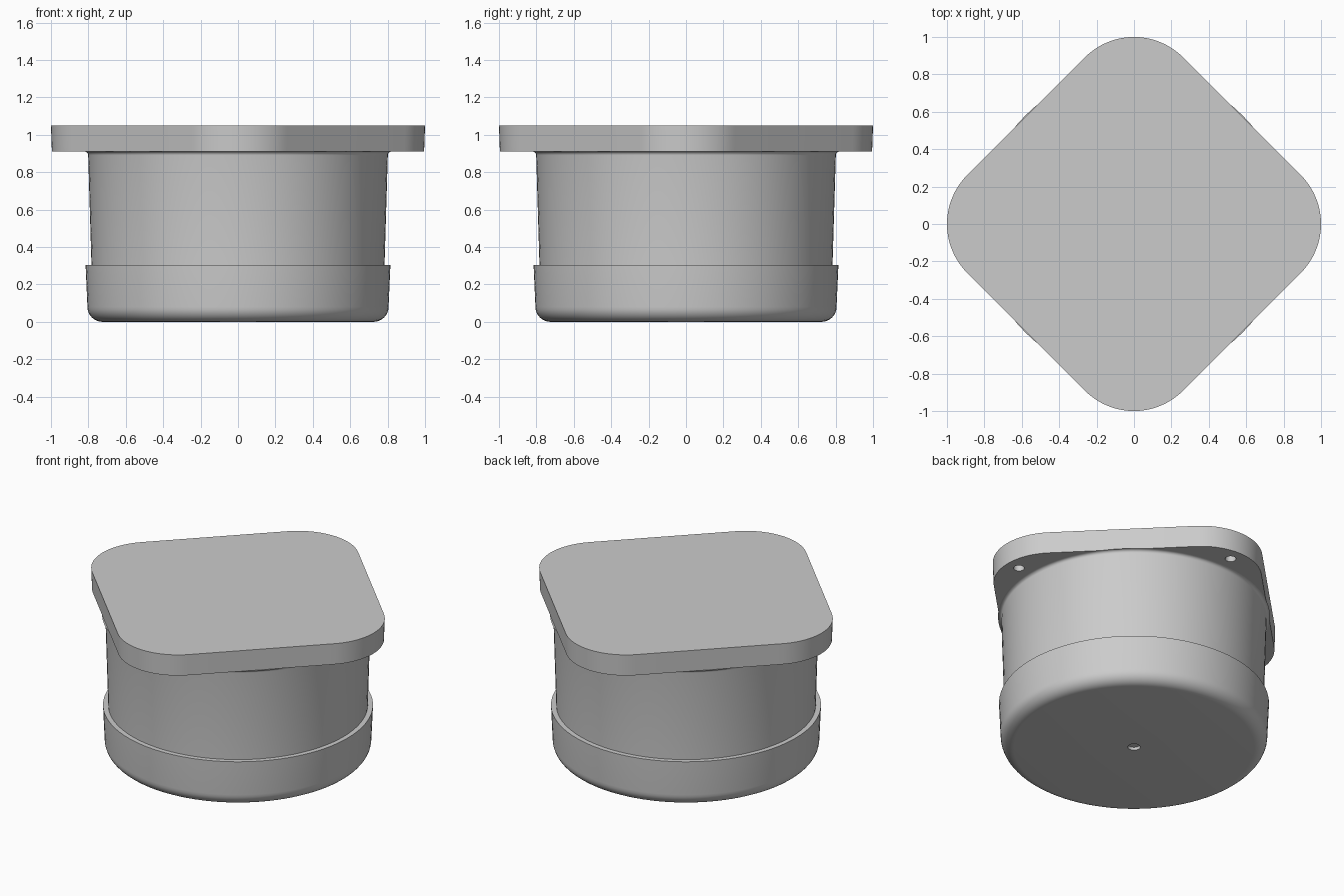
import bpy, bmesh, math
from mathutils import Vector

cube = bpy.data.objects.get("Cube")
if cube:
    bpy.data.objects.remove(cube, do_unlink=True)

grey = bpy.data.materials.new("plain_grey")
grey.use_nodes = True
grey.diffuse_color = (0.6, 0.6, 0.6, 1)
grey.node_tree.nodes["Principled BSDF"].inputs["Base Color"].default_value = (0.6, 0.6, 0.6, 1)


def finish(name, bm):
    bmesh.ops.recalc_face_normals(bm, faces=bm.faces)
    mesh = bpy.data.meshes.new(name)
    bm.to_mesh(mesh)
    bm.free()
    mesh.materials.append(grey)
    obj = bpy.data.objects.new(name, mesh)
    bpy.context.collection.objects.link(obj)
    return obj


def smooth(obj):
    bpy.ops.object.select_all(action="DESELECT")
    obj.select_set(True)
    bpy.context.view_layer.objects.active = obj
    bpy.ops.object.shade_smooth_by_angle(angle=math.radians(30))


def lathe(name, profile, steps=96):
    bm = bmesh.new()
    verts = [bm.verts.new((r, 0, z)) for r, z in profile]
    edges = [bm.edges.new(pair) for pair in zip(verts, verts[1:])]
    bmesh.ops.spin(bm, geom=verts + edges, cent=(0, 0, 0), axis=(0, 0, 1),
                   angle=math.tau, steps=steps)
    bmesh.ops.remove_doubles(bm, verts=bm.verts, dist=0.0001)
    obj = finish(name, bm)
    smooth(obj)
    return obj


def arc(cx, cz, radius, start, end, steps=8):
    angles = [math.radians(start + (end - start) * i / steps) for i in range(steps + 1)]
    return [(cx + radius * math.cos(a), cz + radius * math.sin(a)) for a in angles]


# Base cap: rounded bottom edge, small centre hole, ledge on top
lathe("base_cap", [(0, 0.02), (0.038, 0.02), (0.038, 0)]
      + arc(0.725, 0.08, 0.08, -90, 0)
      + [(0.815, 0.305), (0.77, 0.305), (0, 0.305)])

# Drum: slight outward taper with a small flare under the lid
lathe("drum", [(0, 0.29), (0.783, 0.29), (0.801, 0.89)]
      + arc(0.821, 0.89, 0.02, 180, 90, 5) + [(0, 0.912)])


# Lid: square with rounded corners pointing along the axes
def rounded_ring(bm, z, radius):
    ring = []
    for quarter in range(4):
        mid = quarter * math.pi / 2
        centre = Vector((math.cos(mid), math.sin(mid), 0)) * 0.63
        for i in range(25):
            a = mid + math.pi / 4 * (i / 12 - 1)
            ring.append(bm.verts.new(centre + Vector((radius * math.cos(a), radius * math.sin(a), z))))
    return ring


bm = bmesh.new()
low, high = rounded_ring(bm, 0.91, 0.365), rounded_ring(bm, 1.05, 0.37)
bm.faces.new(low)
bm.faces.new(high)
for i in range(len(low)):
    j = (i + 1) % len(low)
    bm.faces.new((low[i], low[j], high[j], high[i]))
lid = finish("lid", bm)

# Blind screw holes under the four lid corners
bm = bmesh.new()
for quarter in range(4):
    a = quarter * math.pi / 2
    geom = bmesh.ops.create_cone(bm, cap_ends=True, segments=24, radius1=0.033,
                                 radius2=0.033, depth=0.16)
    bmesh.ops.translate(bm, verts=geom["verts"],
                        vec=(0.907 * math.cos(a), 0.907 * math.sin(a), 0.91))
cutter = finish("screw_hole_cutter", bm)
cutter.hide_render = True
cut = lid.modifiers.new("screw_holes", "BOOLEAN")
cut.operation = "DIFFERENCE"
cut.solver = "EXACT"
cut.object = cutter
bpy.context.view_layer.objects.active = lid
bpy.ops.object.modifier_apply(modifier=cut.name)
bpy.data.objects.remove(cutter, do_unlink=True)
smooth(lid)
